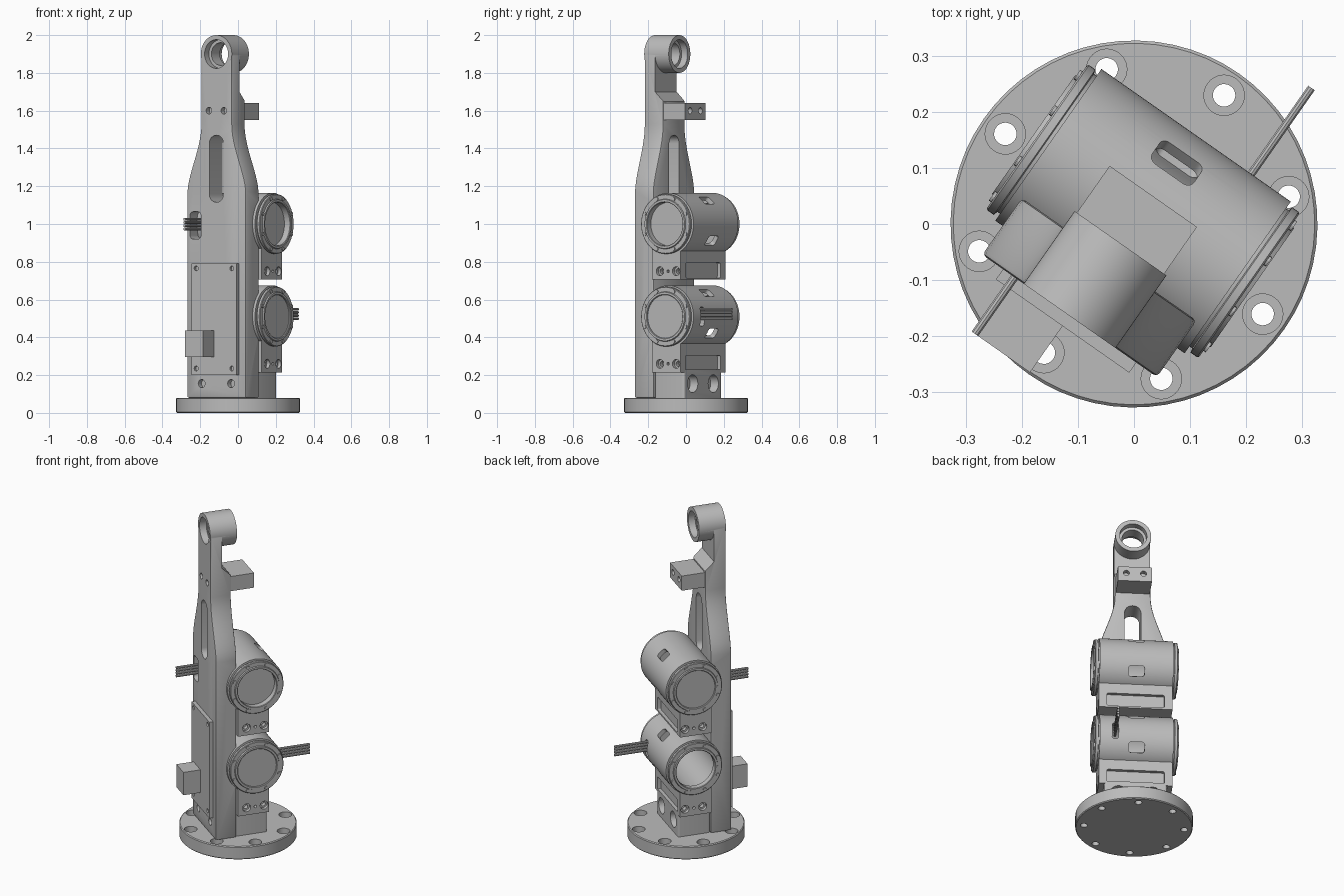
import bpy, bmesh, math
from mathutils import Matrix, Vector

cube = bpy.data.objects.get("Cube")
if cube:
    bpy.data.objects.remove(cube)

grey = bpy.data.materials.new("machined grey")
grey.use_nodes = True
GREY = (0.5, 0.5, 0.5, 1)
grey.diffuse_color = GREY
grey.node_tree.nodes["Principled BSDF"].inputs["Base Color"].default_value = GREY

TURN = Matrix.Rotation(math.radians(-35), 4, "Z")
AXIS = {"X": Matrix.Rotation(math.pi / 2, 4, "Y"),
        "Y": Matrix.Rotation(-math.pi / 2, 4, "X"),
        "Z": Matrix.Identity(4)}
parts = []


def finish(bm, name):
    bmesh.ops.recalc_face_normals(bm, faces=bm.faces[:])
    mesh = bpy.data.meshes.new(name)
    bm.to_mesh(mesh)
    bm.free()
    ob = bpy.data.objects.new(name, mesh)
    bpy.context.collection.objects.link(ob)
    mesh.materials.append(grey)
    parts.append(ob)
    return ob


def box(name, x, y, z, rounding=0, axis=1, matrix=None):
    """Box from three (low, high) ranges, edges along one axis rounded."""
    bm = bmesh.new()
    bmesh.ops.create_cube(bm, size=1)
    for v in bm.verts:
        v.co = Vector([r[0] if c < 0 else r[1] for c, r in zip(v.co, (x, y, z))])
    if rounding:
        edges = [e for e in bm.edges
                 if abs((e.verts[0].co - e.verts[1].co).normalized()[axis]) > 0.9]
        bmesh.ops.bevel(bm, geom=edges, offset=rounding, segments=6,
                        affect="EDGES", profile=0.5)
    if matrix:
        bm.transform(matrix)
    return finish(bm, name)


def rod(name, r, centre, length, axis, sides=32):
    bm = bmesh.new()
    bmesh.ops.create_cone(bm, cap_ends=True, segments=sides, radius1=r, radius2=r,
                          depth=length, matrix=Matrix.Translation(centre) @ AXIS[axis])
    return finish(bm, name)


def lathe(name, profile, centre, axis, steps=64):
    """Closed (radius, height) profile spun about an axis."""
    bm = bmesh.new()
    verts = [bm.verts.new((r, 0, h)) for r, h in profile]
    edges = [bm.edges.new((verts[i - 1], verts[i])) for i in range(len(verts))]
    bmesh.ops.spin(bm, geom=verts + edges, cent=(0, 0, 0), axis=(0, 0, 1),
                   angle=math.tau, steps=steps)
    bmesh.ops.remove_doubles(bm, verts=bm.verts[:], dist=0.0001)
    bm.transform(Matrix.Translation(centre) @ AXIS[axis])
    return finish(bm, name)


def prism(name, outline, low, high, axis):
    """Flat outline (across, z) extruded along X or Y."""
    bm = bmesh.new()
    pts = [(low, a, z) if axis == "X" else (a, low, z) for a, z in outline]
    face = bm.faces.new([bm.verts.new(p) for p in pts])
    new = bmesh.ops.extrude_face_region(bm, geom=[face])["geom"]
    shift = Vector((high - low, 0, 0)) if axis == "X" else Vector((0, high - low, 0))
    bmesh.ops.translate(bm, verts=[g for g in new if isinstance(g, bmesh.types.BMVert)],
                        vec=shift)
    return finish(bm, name)


def combine(ob, tools, operation):
    for tool in tools:
        mod = ob.modifiers.new("bool", "BOOLEAN")
        mod.operation, mod.solver, mod.object = operation, "EXACT", tool
        bpy.context.view_layer.objects.active = ob
        bpy.ops.object.modifier_apply(modifier=mod.name)
        parts.remove(tool)
        bpy.data.objects.remove(tool)


# Round base with eight counterbored holes
base = lathe("base_flange", [(0, 0), (0.322, 0), (0.327, 0.005), (0.327, 0.075),
                             (0.322, 0.08), (0, 0.08)], (0, 0, 0), "Z")
for k in range(8):
    a = k * math.pi / 4
    x, y = 0.28 * math.cos(a), 0.28 * math.sin(a)
    combine(base, [rod("cut", 0.02, (x, y, 0.04), 0.2, "Z"),
                   rod("cut", 0.036, (x, y, 0.08), 0.08, "Z")], "DIFFERENCE")

# Tall arm with an S-shaped taper into the neck
curve = [(0.19, 0.08), (0.19, 1.17)]
for i in range(1, 13):
    t = i / 12
    curve.append((0.19 - 0.09 * (3 * t * t - 2 * t ** 3) ** 0.85, 1.17 + 0.36 * t))
curve.append((0.1, 1.9))
arm = prism("arm", curve + [(-x, z) for x, z in reversed(curve)], -0.2, -0.077, "Y")
bevel = arm.modifiers.new("bevel", "BEVEL")
bevel.width, bevel.segments, bevel.limit_method = 0.008, 2, "ANGLE"
bevel.angle_limit = math.radians(40)
bpy.context.view_layer.objects.active = arm
bpy.ops.object.modifier_apply(modifier="bevel")
combine(arm, [prism("cut", [(-0.13, 1.7), (-0.068, 1.64), (0.1, 1.64), (0.1, 2.2),
                            (-0.13, 2.2)], -0.3, 0.3, "X")], "DIFFERENCE")
combine(arm, [rod("boss", 0.1, (0, -0.121, 1.9), 0.158, "Y", 64),
              box("bracket", (-0.095, 0.095), (-0.1, 0.06), (1.55, 1.64))], "UNION")
cuts = [rod("cut", 0.06, (0, -0.12, 1.9), 0.4, "Y", 48),
        rod("cut", 0.076, (0, -0.2, 1.9), 0.08, "Y", 48),
        rod("cut", 0.076, (0, -0.042, 1.9), 0.08, "Y", 48),
        box("cut", (-0.0455, 0.0455), (-0.4, 0.1), (1.115, 1.47), 0.044),
        box("cut", (-0.17, -0.1), (-0.4, 0), (0.92, 1.065), 0.02)]
for s in (-1, 1):
    cuts += [rod("cut", 0.018, (s * 0.048, -0.2, 1.6), 0.06, "Y", 20),
             rod("cut", 0.017, (s * 0.048, 0.06, 1.6), 0.06, "Y", 20),
             rod("cut", 0.022, (s * 0.095, -0.2, 0.155), 0.06, "Y", 20)]
for z in (0.51, 1.0):
    cuts.append(rod("cut", 0.163, (0, 0.028, z), 0.6, "X", 64))
combine(arm, cuts, "DIFFERENCE")

# Pedestal block behind the arm
pedestal = box("pedestal", (-0.175, 0.175), (-0.08, 0.11), (0.075, 0.23), 0.012, 2)
combine(pedestal, [rod("cut", 0.047, (s * 0.095, 0.11, 0.155), 0.1, "Y")
                   for s in (-1, 1)], "DIFFERENCE")


def motor(name, z, lids):
    """Hollow drum on a saddle block; lids gives the disc position for each end."""
    cy = 0.028
    body = rod(name + "_housing", 0.165, (0, cy, z), 0.412, "X", 96)
    combine(body, [box("saddle", (-0.206, 0.206), (-0.075, 0.11),
                       (z - 0.295, z - 0.03))], "UNION")
    cuts = [rod("cut", 0.14, (0, cy, z), 0.6, "X", 64),
            box("cut", (-0.16, 0.16), (0.09, 0.2), (z - 0.285, z - 0.205), 0.008)]
    for angle in (50, -33):
        m = Matrix.Translation((0, cy, z)) @ Matrix.Rotation(math.radians(angle), 4, "X")
        cuts.append(box("cut", (-0.045, 0.045), (0.1, 0.25), (-0.03, 0.03), 0.015, 1, m))
    for s in (-1, 1):
        cuts.append(rod("cut", 0.008, (s * 0.206, cy, z - 0.25), 0.04, "X", 16))
        for y in (-0.024, 0.08):
            cuts += [rod("cut", 0.024, (s * 0.206, y, z - 0.25), 0.04, "X", 24),
                     rod("cut", 0.014, (s * 0.206, y, z - 0.25), 0.09, "X", 24)]
    # The cable slot is at the back of the lower drum, the front of the upper one
    side = 1 if z < 0.8 else -1
    y = cy + side * 0.16
    cuts.append(box("cut", (side * 0.12 - 0.018, side * 0.12 + 0.018),
                    (y - 0.06, y + 0.06), (z - 0.05, z + 0.05), 0.012))
    combine(body, cuts, "DIFFERENCE")

    # End rings, screws and lids
    for s, lid in zip((-1, 1), lids):
        ring = [(0.115, 0.2), (0.15, 0.2), (0.15, 0.212), (0.158, 0.214),
                (0.158, 0.228), (0.155, 0.231), (0.132, 0.231), (0.129, 0.238),
                (0.118, 0.238), (0.115, 0.235)]
        lathe(name + "_end_ring", [(r, s * h) for r, h in ring], (0, cy, z), "X")
        for k in range(8):
            a = (k + 0.5) * math.pi / 4
            rod(name + "_ring_screw", 0.01,
                (s * 0.232, cy + 0.143 * math.cos(a), z + 0.143 * math.sin(a)),
                0.008, "X", 12)
        if lid:
            rod(name + "_lid", 0.117, (s * lid, cy, z), 0.01, "X", 64)

    # Cable of four wires
    start, end = (0.15, 0.38) if side > 0 else (-0.1, -0.323)
    for k in range(4):
        rod(name + "_wire", 0.0075, (side * 0.12, (start + end) / 2, z - 0.012 + k * 0.017
                                     if side > 0 else z - 0.026 + k * 0.017),
            abs(end - start), "Y", 10)


motor("lower_motor", 0.51, (None, 0.225))
motor("upper_motor", 1.0, (0.225, 0.195))

# Front cover with corner screw holes, and its connector
cover = box("cover_plate", (-0.145, 0.145), (-0.222, -0.198), (0.2, 0.79))
combine(cover, [rod("cut", 0.013, (x, -0.222, z), 0.03, "Y", 16)
                for x in (-0.115, 0.115) for z in (0.235, 0.765)], "DIFFERENCE")
box("connector", (-0.115, 0), (-0.323, -0.221), (0.295, 0.435))

# Turn everything on the base and shade
bpy.ops.object.select_all(action="DESELECT")
for ob in parts:
    ob.data.transform(TURN)
    ob.select_set(True)
bpy.context.view_layer.objects.active = parts[0]
bpy.ops.object.shade_smooth_by_angle(angle=math.radians(30))
